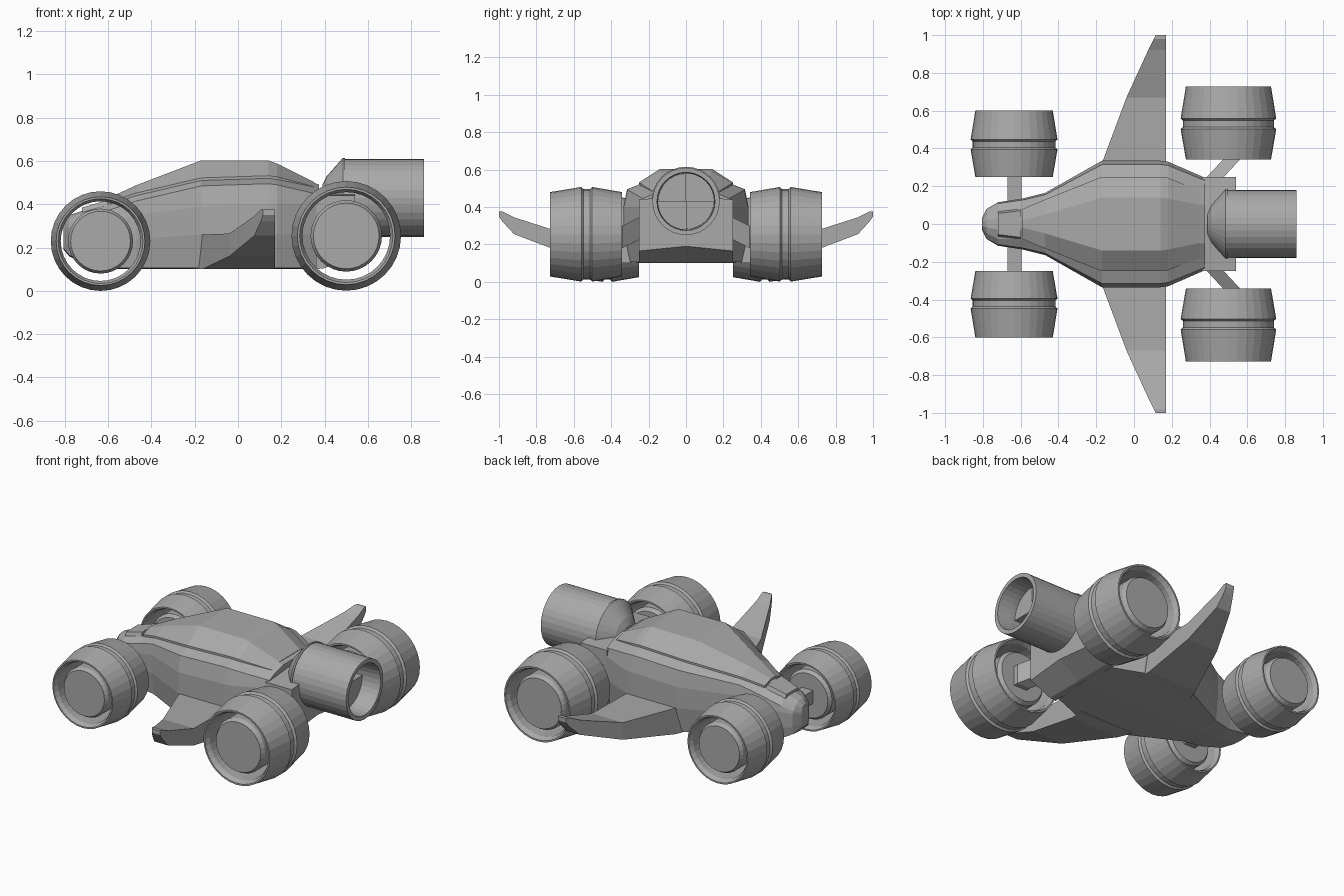
import bpy
import bmesh
from math import sin, cos, tau

cube = bpy.data.objects.get("Cube")
if cube:
    bpy.data.objects.remove(cube)

grey = bpy.data.materials.new("plain grey")
grey.use_nodes = True
colour = (0.4, 0.4, 0.4, 1)
grey.diffuse_color = colour
grey.node_tree.nodes["Principled BSDF"].inputs["Base Color"].default_value = colour


def loft(name, rings, closed=False):
    """Skin a list of equal-length point rings; cap the ends unless closed."""
    bm = bmesh.new()
    loops = [[bm.verts.new(p) for p in ring] for ring in rings]
    pairs = list(zip(loops, loops[1:]))
    if closed:
        pairs.append((loops[-1], loops[0]))
    else:
        bm.faces.new(loops[0])
        bm.faces.new(loops[-1])
    n = len(loops[0])
    for a, b in pairs:
        for i in range(n):
            j = (i + 1) % n
            bm.faces.new((a[i], a[j], b[j], b[i]))
    bmesh.ops.recalc_face_normals(bm, faces=bm.faces)
    mesh = bpy.data.meshes.new(name)
    bm.to_mesh(mesh)
    bm.free()
    mesh.materials.append(grey)
    obj = bpy.data.objects.new(name, mesh)
    bpy.context.collection.objects.link(obj)
    return obj


def lathe(name, profile, centre, axis, closed=False, n=32):
    """Revolve (distance along axis, radius) pairs about the x or y axis."""
    cx, cy, cz = centre
    rings = []
    for d, r in profile:
        ring = []
        for i in range(n):
            u, v = r * cos(tau * i / n), r * sin(tau * i / n)
            ring.append((cx + d, cy + u, cz + v) if axis == "x" else (cx + u, cy + d, cz + v))
        rings.append(ring)
    return loft(name, rings, closed)


def mirrored(half):
    """Complete a half section of (y, z) points across the centre plane."""
    return half + [(-y, z) for y, z in reversed(half) if y > 0]


def box(name, x, y, z):
    return loft(name, [[(px, y[0], z[0]), (px, y[1], z[0]), (px, y[1], z[1]), (px, y[0], z[1])] for px in x])


# Body stations: x, half width, bottom, belt low, belt high, shoulder y/z, roof y/z
stations = [
    (-0.805, 0.03, 0.19, 0.22, 0.28, 0.02, 0.31, 0.01, 0.32),
    (-0.78, 0.08, 0.16, 0.21, 0.29, 0.05, 0.33, 0.02, 0.35),
    (-0.72, 0.115, 0.13, 0.2, 0.3, 0.08, 0.36, 0.03, 0.37),
    (-0.59, 0.135, 0.1, 0.22, 0.32, 0.08, 0.4, 0.02, 0.42),
    (-0.47, 0.165, 0.1, 0.24, 0.35, 0.13, 0.44, 0.05, 0.475),
    (-0.17, 0.335, 0.1, 0.26, 0.39, 0.25, 0.51, 0.14, 0.59),
    (0.14, 0.335, 0.1, 0.26, 0.4, 0.25, 0.52, 0.14, 0.59),
    (0.18, 0.33, 0.1, 0.26, 0.4, 0.245, 0.515, 0.135, 0.575),
    (0.375, 0.245, 0.1, 0.26, 0.4, 0.175, 0.47, 0.1, 0.49),
]
hull, canopy = [], []
for x, w, zb, z1, z2, ws, zs, wr, zr in stations:
    half = [(0, zb), (w * 0.9, zb + 0.005), (w, z1), (w, z2),
            (w * 0.94, zs - 0.025), (ws, zs), (wr, zr), (0, zr)]
    hull.append([(x, y, z) for y, z in mirrored(half)])
    if -0.6 < x:
        plate = [(0, zs - 0.02), (ws, zs - 0.01), (ws, zs + 0.012), (wr, zr + 0.013), (0, zr + 0.013)]
        canopy.append([(min(x, 0.35), y, z) for y, z in mirrored(plate)])
loft("body_hull", hull)
loft("canopy_plate", canopy)

# Raised nose cap
loft("nose_cap", [[(x, y, z) for y, z in ((-w, z0), (w, z0), (w * 0.7, z1), (-w * 0.7, z1))]
                  for x, w, z0, z1 in ((-0.72, 0.08, 0.33, 0.385), (-0.6, 0.1, 0.35, 0.42))])

# Rear engine mount with rising underside
mount = [[(x, y, z) for y, z in mirrored([(0, zb), (0.25, zb - dz), (0.25, 0.44), (0, 0.46)])]
         for x, zb, dz in ((0.36, 0.1, 0), (0.4, 0.105, 0), (0.54, 0.19, 0.025))]
loft("rear_mount", mount)

# Wings: box sections swept up towards the tip (y, leading x, low z, high z)
wing = ((0.25, -0.2, 0.1, 0.26), (0.335, -0.165, 0.1, 0.26), (0.67, -0.04, 0.16, 0.265),
        (0.92, 0.075, 0.255, 0.345), (0.98, 0.105, 0.32, 0.375), (1.0, 0.115, 0.35, 0.375))
# Wheels: one tyre and hub profile, scaled per axle
tyre = [(-0.175, 0.205), (-0.03, 0.23), (-0.02, 0.219), (0.012, 0.219), (0.022, 0.23),
        (0.175, 0.205), (0.175, 0.196), (0.15, 0.184), (-0.15, 0.184), (-0.175, 0.196)]
hub = [(-0.15, 0.135), (-0.13, 0.15), (0.14, 0.15), (0.16, 0.138)]
axles = (("front", -0.635, 0.425, 0.23, 1.0), ("rear", 0.5, 0.535, 0.254, 1.1))

for side, s in (("left", 1), ("right", -1)):
    loft(f"wing_{side}", [[(x, s * y, lo), (0.17, s * y, lo), (0.17, s * y, hi), (x, s * y, hi)]
                          for y, x, lo, hi in wing])
    for place, x, y, z, k in axles:
        for part, profile, closed in (("tyre", tyre, True), ("hub", hub, False)):
            lathe(f"{place}_{part}_{side}", [(s * d * k, r * k) for d, r in profile],
                  (x, s * y, z), "y", closed)
    # Slanted rear suspension arm
    loft(f"rear_arm_{side}", [[(x, s * y, z), (x + 0.09, s * y, z), (x + 0.09, s * y, z + 0.12), (x, s * y, z + 0.12)]
                              for x, y, z in ((0.34, 0.2, 0.25), (0.47, 0.34, 0.18), (0.47, 0.4, 0.18))])

box("front_axle", (-0.67, -0.595), (-0.31, 0.31), (0.19, 0.27))

# Engine: open tube with a coned intake, and a rotor plate inside
engine = (0, 0, 0.43)
lathe("engine_tube", [(0.39, 0.06), (0.41, 0.1), (0.485, 0.185), (0.495, 0.185), (0.495, 0.18),
                      (0.86, 0.18), (0.86, 0.155), (0.77, 0.15), (0.7, 0.15)], engine, "x")
for s in (1, -1):
    quarter = [(0, 0)] + [(0.149 * cos(tau * i / 32), 0.149 * sin(tau * i / 32)) for i in range(9)]
    loft("rotor_blade", [[(x, -s * u, 0.43 + s * v) for u, v in quarter] for x in (0.69, 0.74)])
